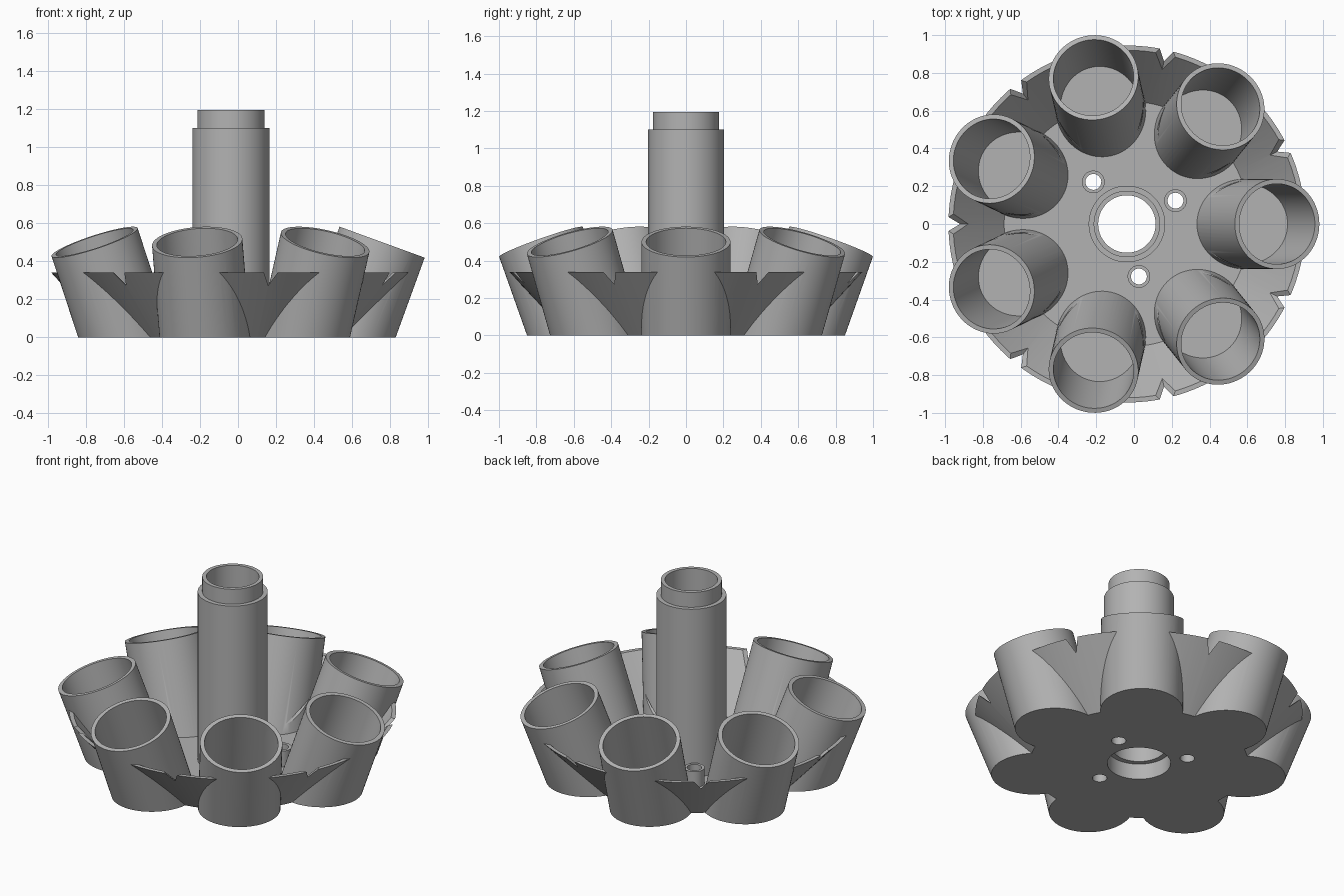
import bpy, bmesh
from math import radians, tau
from mathutils import Matrix, Vector

if "Cube" in bpy.data.objects:
    bpy.data.objects.remove(bpy.data.objects["Cube"])

COUNT = 7
CENTER_X = -0.0375
TILT = radians(20)
RIM = Vector((0.795, 0, 0.5))      # middle of a cup rim before turning
FLOOR = 0.03
BOSS_GAPS = (0.5, 2.5, 5.5)        # bosses sit in the gaps between cups

grey = bpy.data.materials.new("light grey")
grey.use_nodes = True
grey.diffuse_color = (0.45, 0.45, 0.45, 1)
grey.node_tree.nodes["Principled BSDF"].inputs["Base Color"].default_value = grey.diffuse_color


def make_object(name, bm):
    bmesh.ops.recalc_face_normals(bm, faces=bm.faces)
    mesh = bpy.data.meshes.new(name)
    bm.to_mesh(mesh)
    bm.free()
    mesh.materials.append(grey)
    obj = bpy.data.objects.new(name, mesh)
    bpy.context.collection.objects.link(obj)
    return obj


def turn(step):
    return Matrix.Rotation(tau * step / COUNT, 4, "Z")


def cylinder(bm, radius, bottom, top, matrix, sides=72):
    place = matrix @ Matrix.Translation((0, 0, (bottom + top) / 2))
    return bmesh.ops.create_cone(bm, cap_ends=True, segments=sides, radius1=radius,
                                 radius2=radius, depth=top - bottom, matrix=place)


def lathe(name, profile):
    bm = bmesh.new()
    verts = [bm.verts.new((r, 0, z)) for r, z in profile]
    edges = [bm.edges.new((verts[i - 1], verts[i])) for i in range(len(verts))]
    bmesh.ops.spin(bm, geom=verts + edges, cent=(0, 0, 0), axis=(0, 0, 1),
                   angle=tau, steps=112, use_duplicate=False)
    bmesh.ops.remove_doubles(bm, verts=bm.verts, dist=0.0001)
    return make_object(name, bm)


def combine(obj, tool, operation):
    tool.hide_render = True
    mod = obj.modifiers.new("combine", "BOOLEAN")
    mod.operation, mod.solver, mod.object = operation, "EXACT", tool
    graph = bpy.context.evaluated_depsgraph_get()
    result = bpy.data.meshes.new_from_object(obj.evaluated_get(graph))
    obj.modifiers.clear()
    obj.data = result
    bpy.data.objects.remove(tool)


# Base plate with its flared skirt
base = lathe("cup_base", [(0.2025, -0.05), (0.584, -0.05), (0.945, 0.34), (0.92, 0.34),
                          (0.65, FLOOR), (0.2025, FLOOR)])

# Hollow central column with a spigot above and a socket below
column = lathe("center_column", [(0.183, 0), (0.2025, 0), (0.2025, 1.1), (0.176, 1.1),
                                 (0.176, 1.195), (0.152, 1.195), (0.152, 0.1), (0.183, 0.1)])

# Solid cups and screw bosses
cup_frame = Matrix.Translation(RIM) @ Matrix.Rotation(TILT, 4, "Y")
solids = bmesh.new()
for i in range(COUNT):
    cylinder(solids, 0.238, -0.66, 0, turn(i) @ cup_frame)
for gap in BOSS_GAPS:
    cylinder(solids, 0.06, -0.03, 0.13, turn(gap) @ Matrix.Translation((0.285, 0, 0)), 32)
combine(base, make_object("solids", solids), "UNION")

# Cup cavities with flat floors, and screw holes
cavities = bmesh.new()
for i in range(COUNT):
    cylinder(cavities, 0.213, -0.66, 0.05, turn(i) @ cup_frame)
bmesh.ops.bisect_plane(cavities, geom=cavities.verts[:] + cavities.edges[:] + cavities.faces[:],
                       plane_co=(0, 0, FLOOR), plane_no=(0, 0, 1), clear_inner=True)
bmesh.ops.holes_fill(cavities, edges=[e for e in cavities.edges if e.is_boundary], sides=0)
for gap in BOSS_GAPS:
    cylinder(cavities, 0.042, -0.1, 0.2, turn(gap) @ Matrix.Translation((0.285, 0, 0)), 32)
combine(base, make_object("cavities", cavities), "DIFFERENCE")

# Sloping diamond channels that notch the skirt and nick the cups
channels = bmesh.new()
for i in range(COUNT):
    frame = (turn(i + 0.5) @ Matrix.Translation((0.45, 0, 0.075))
             @ Matrix.Rotation(radians(60), 4, "Y") @ Matrix.Diagonal((0.045, 0.06, 1, 1)))
    cylinder(channels, 1, 0, 0.8, frame, 4)
combine(base, make_object("channels", channels), "DIFFERENCE")

# Trim everything flat at the ground
ground = bmesh.new()
bmesh.ops.create_cube(ground, size=4, matrix=Matrix.Translation((0, 0, -2)))
combine(base, make_object("ground_trim", ground), "DIFFERENCE")

# Finish: one colour, smooth walls with crisp edges
bpy.ops.object.select_all(action="DESELECT")
for obj in (base, column):
    obj.location.x = CENTER_X
    obj.data.materials.clear()
    obj.data.materials.append(grey)
    for poly in obj.data.polygons:
        poly.material_index = 0
    obj.select_set(True)
bpy.context.view_layer.objects.active = base
bpy.ops.object.shade_smooth_by_angle(angle=radians(30))
